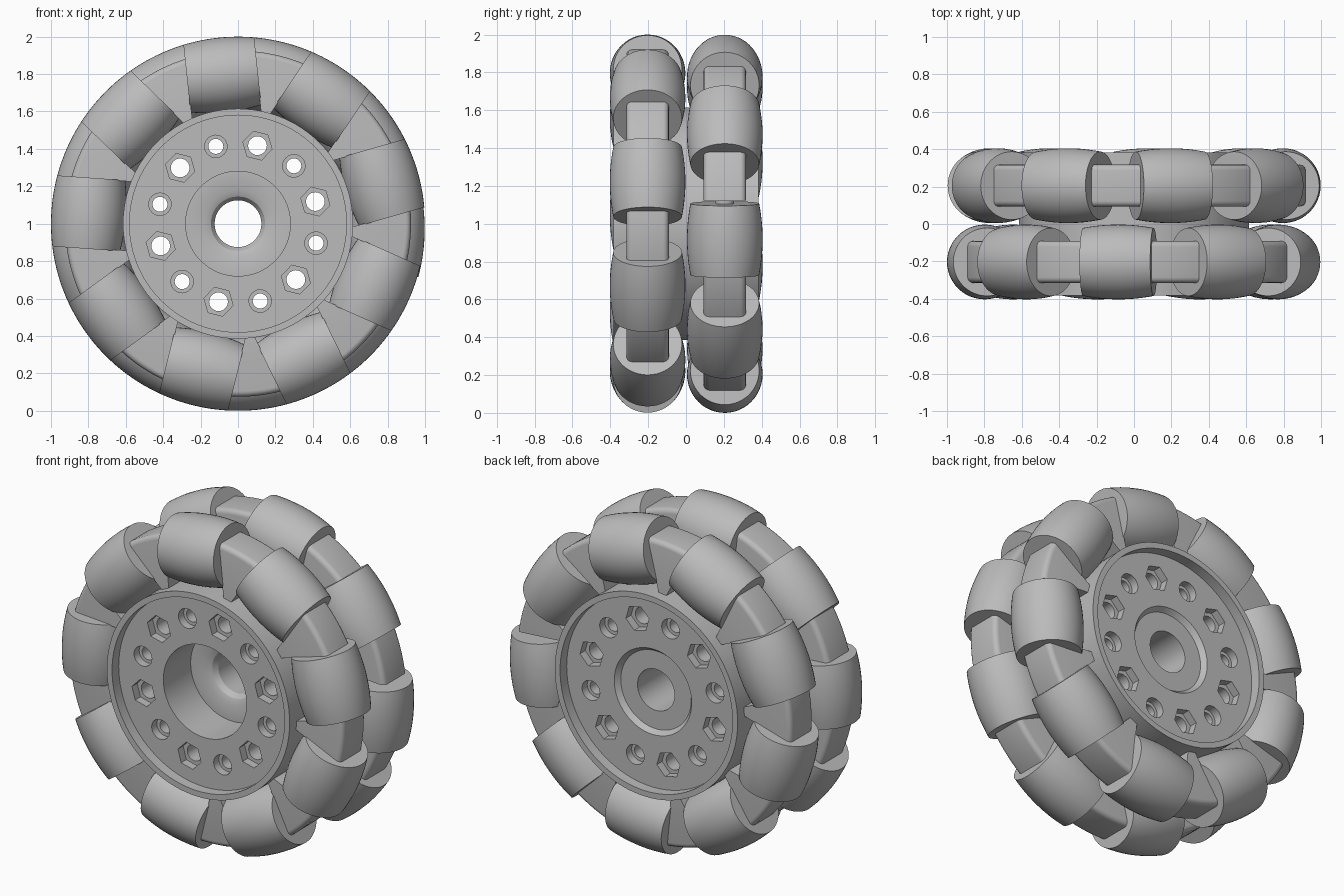
import bpy, bmesh, math
from mathutils import Matrix, Vector

if "Cube" in bpy.data.objects:
    bpy.data.objects.remove(bpy.data.objects["Cube"])

CENTRE = Vector((0, 0, 1))
ROLLERS = 9
STEP = 2 * math.pi / ROLLERS
AXLE_R = 0.8            # distance from wheel centre to roller axis
HALF_LEN = 0.19         # half length of a roller
SLOT = 0.185            # fork cheeks just meet the roller ends
FORK_R, FORK_HALF = 0.925, 0.112
FACE, RIM = 0.318, 0.382  # hub face and rim heights from the middle plane

grey = bpy.data.materials.new("plain grey")
grey.use_nodes = True
grey.diffuse_color = (0.5, 0.5, 0.5, 1)
grey.node_tree.nodes["Principled BSDF"].inputs["Base Color"].default_value = grey.diffuse_color


def to_mesh(bm, name):
    bmesh.ops.remove_doubles(bm, verts=bm.verts, dist=1e-5)
    bmesh.ops.recalc_face_normals(bm, faces=bm.faces)
    mesh = bpy.data.meshes.new(name)
    bm.to_mesh(mesh)
    bm.free()
    mesh.materials.append(grey)
    return mesh


def place(mesh, name, loc=CENTRE, angle=0.0):
    ob = bpy.data.objects.new(name, mesh)
    ob.location = loc
    ob.rotation_euler = (0, -angle, 0)
    bpy.context.collection.objects.link(ob)
    return ob


def smooth(ob):
    bpy.ops.object.select_all(action='DESELECT')
    ob.select_set(True)
    bpy.context.view_layer.objects.active = ob
    bpy.ops.object.shade_smooth_by_angle(angle=math.radians(30))


def lathe(profile, axis, steps, name, closed=False):
    """Spin (radius, height) points around the local Y or Z axis."""
    bm = bmesh.new()
    vs = [bm.verts.new((r, h, 0) if axis == 'Y' else (r, 0, h)) for r, h in profile]
    pairs = list(zip(vs, vs[1:])) + ([(vs[-1], vs[0])] if closed else [])
    edges = [bm.edges.new(p) for p in pairs]
    bmesh.ops.spin(bm, geom=vs + edges, cent=(0, 0, 0), steps=steps, angle=2 * math.pi,
                   axis=(0, 1, 0) if axis == 'Y' else (0, 0, 1))
    return to_mesh(bm, name)


def add_plug(bm, angle, y, depth, radius, sides):
    """Solid prism along Y on the bolt circle."""
    m = (Matrix.Rotation(-angle, 4, 'Y') @ Matrix.Translation((0.43, y, 0))
         @ Matrix.Rotation(math.pi / 2, 4, 'X'))
    bmesh.ops.create_cone(bm, cap_ends=True, segments=sides, radius1=radius,
                          radius2=radius, depth=depth, matrix=m)


def cut(ob, bm, name):
    cutter = place(to_mesh(bm, name), name)
    cutter.hide_render = True
    mod = ob.modifiers.new(name, 'BOOLEAN')
    mod.operation, mod.solver, mod.object = 'DIFFERENCE', 'EXACT', cutter
    bpy.context.view_layer.objects.active = ob
    bpy.ops.object.modifier_apply(modifier=name)
    bpy.data.objects.remove(cutter)


# Hub with raised rims, front pocket, dished bore mouth and shallow back recess
hub_profile = [(0.125, -0.01), (0.145, -0.04), (0.18, -0.055), (0.28, -0.055),
               (0.28, -FACE), (0.58, -FACE), (0.58, -RIM), (0.615, -RIM),
               (0.615, RIM), (0.58, RIM), (0.58, FACE), (0.26, FACE),
               (0.237, 0.288), (0.125, 0.288)]
hub = place(lathe(hub_profile, 'Y', 96, "hub", closed=True), "hub")

# Bolt holes: hexagonal and round counterbores alternate, then through holes
pockets, holes = bmesh.new(), bmesh.new()
for i in range(12):
    a = math.radians(16 + 30 * i)
    is_hex = i % 2 == 0
    for side in (-1, 1):
        add_plug(pockets, a, side * FACE, 0.1, 0.08 if is_hex else 0.06, 6 if is_hex else 24)
    add_plug(holes, a, 0, 0.9, 0.05 if is_hex else 0.04, 24)
cut(hub, pockets, "bolt_pockets")
cut(hub, holes, "bolt_holes")
smooth(hub)

# Barrel roller whose flank follows the wheel's outer circle
barrel = []
for k in range(13):
    s = HALF_LEN * (k / 6 - 1)
    barrel.append((math.sqrt(1 - s * s) - AXLE_R, s))
barrel = [(0, -HALF_LEN)] + barrel + [(0, HALF_LEN)]
roller_mesh = lathe(barrel, 'Z', 48, "roller")

# Axle pin
pin_mesh = lathe([(0, -0.22), (0.05, -0.22), (0.05, 0.22), (0, 0.22)], 'Z', 20, "axle_pin")

# Fork: wedge between two rollers with a rounded outer edge
half = STEP / 2 - math.asin(SLOT / FORK_R)
arc = [half * (k / 4 - 1) for k in range(9)]
outline = [(SLOT / math.sin(STEP / 2), 0)]
outline += [(FORK_R * math.cos(t), FORK_R * math.sin(t)) for t in arc]
bm = bmesh.new()
base = bm.faces.new([bm.verts.new((x, -FORK_HALF, z)) for x, z in outline])
ext = bmesh.ops.extrude_face_region(bm, geom=[base], use_keep_orig=True)
bmesh.ops.translate(bm, vec=(0, 2 * FORK_HALF, 0),
                    verts=[v for v in ext["geom"] if isinstance(v, bmesh.types.BMVert)])
bmesh.ops.recalc_face_normals(bm, faces=bm.faces)
rim = [e for e in bm.edges
       if all(v.co.xz.length > FORK_R - 0.01 for v in e.verts)
       and abs(e.verts[0].co.y - e.verts[1].co.y) < 0.01]
bmesh.ops.bevel(bm, geom=rim, offset=0.03, segments=4, profile=0.5, affect='EDGES')
fork_mesh = to_mesh(bm, "fork")

# Two staggered rows of rollers, pins and forks
for row, y, start in (("front", -0.203, 16), ("back", 0.205, 36)):
    for i in range(ROLLERS):
        a = math.radians(start) + i * STEP
        hub_mid = CENTRE + Vector((0, y, 0))
        at = hub_mid + Vector((math.cos(a), 0, math.sin(a))) * AXLE_R
        # One back roller has slid along its pin
        slide = -0.027 if (row, i) == ("back", ROLLERS - 1) else 0
        tangent = Vector((-math.sin(a), 0, math.cos(a)))
        parts = [place(roller_mesh, f"{row}_roller_{i + 1}", at + tangent * slide, a),
                 place(pin_mesh, f"{row}_axle_pin_{i + 1}", at, a),
                 place(fork_mesh, f"{row}_fork_{i + 1}", hub_mid, a + STEP / 2)]

# The meshes are shared, so shading one set covers every copy
for ob in parts:
    smooth(ob)
